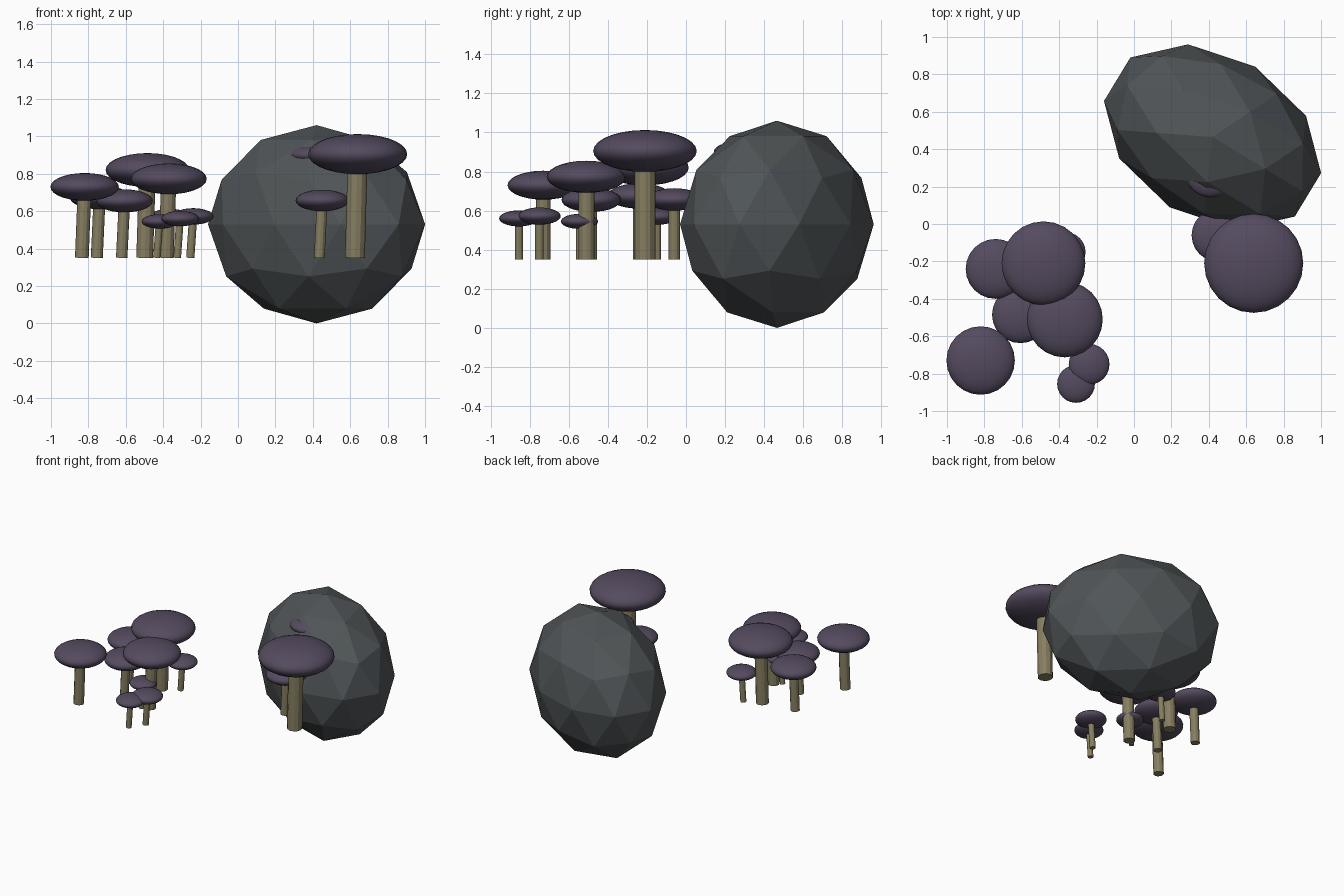
import bpy
import math

cube = bpy.data.objects.get("Cube")
if cube:
    bpy.data.objects.remove(cube, do_unlink=True)


def material(name, rgb):
    mat = bpy.data.materials.new(name)
    mat.use_nodes = True
    color = (*rgb, 1)
    mat.diffuse_color = color
    mat.node_tree.nodes["Principled BSDF"].inputs["Base Color"].default_value = color
    return mat


STONE = material("dark grey stone", (0.08, 0.09, 0.095))
CAP = material("dusky purple cap", (0.09, 0.07, 0.115))
STEM = material("olive tan stem", (0.24, 0.21, 0.12))

GROUND = 0.35   # height of the stem feet
LEAN = 0.015    # sideways shift from foot to cap


def finish(name, mat, smooth=False):
    obj = bpy.context.object
    obj.name = name
    obj.data.materials.append(mat)
    if smooth:
        bpy.ops.object.shade_smooth()
    return obj


def mushroom(name, x, y, z, radius):
    height = z - GROUND
    # straight stem, tipped slightly towards +x
    bpy.ops.mesh.primitive_cylinder_add(
        vertices=12, radius=radius * 0.2, depth=height,
        location=(x - LEAN / 2, y, GROUND + height / 2),
        rotation=(0, math.atan2(LEAN, height), 0))
    finish(name + "_stem", STEM)
    # flattened round cap
    bpy.ops.mesh.primitive_uv_sphere_add(
        segments=24, ring_count=14, radius=radius, location=(x, y, z))
    cap = finish(name + "_cap", CAP, smooth=True)
    cap.scale.z = 0.405


# Faceted boulder
bpy.ops.mesh.primitive_ico_sphere_add(
    subdivisions=2, radius=1, location=(0.42, 0.465, 0.53),
    rotation=(0, 0, math.radians(-31.2)))
finish("boulder", STONE).scale = (0.627, 0.44, 0.53)

# Mushrooms beside and inside the boulder, then the cluster: x, y, z, cap radius
mushrooms = {
    "large_boulder_mushroom": (0.64, -0.21, 0.905, 0.265),
    "small_boulder_mushroom": (0.45, -0.06, 0.657, 0.142),
    "embedded_mushroom": (0.41, 0.28, 0.9, 0.138),
    "front_mushroom": (-0.82, -0.73, 0.73, 0.183),
    "back_mushroom": (-0.74, -0.24, 0.675, 0.16),
    "tallest_cluster_mushroom": (-0.484, -0.21, 0.82, 0.224),
    "middle_mushroom": (-0.607, -0.485, 0.655, 0.152),
    "wide_mushroom": (-0.37, -0.51, 0.773, 0.203),
    "tiny_front_mushroom": (-0.31, -0.855, 0.56, 0.101),
    "tiny_side_mushroom": (-0.24, -0.75, 0.572, 0.109),
    "tiny_inner_mushroom": (-0.42, -0.545, 0.545, 0.095),
    "tiny_back_mushroom": (-0.365, -0.15, 0.57, 0.106),
}
for name, (x, y, z, radius) in mushrooms.items():
    mushroom(name, x, y, z, radius)
